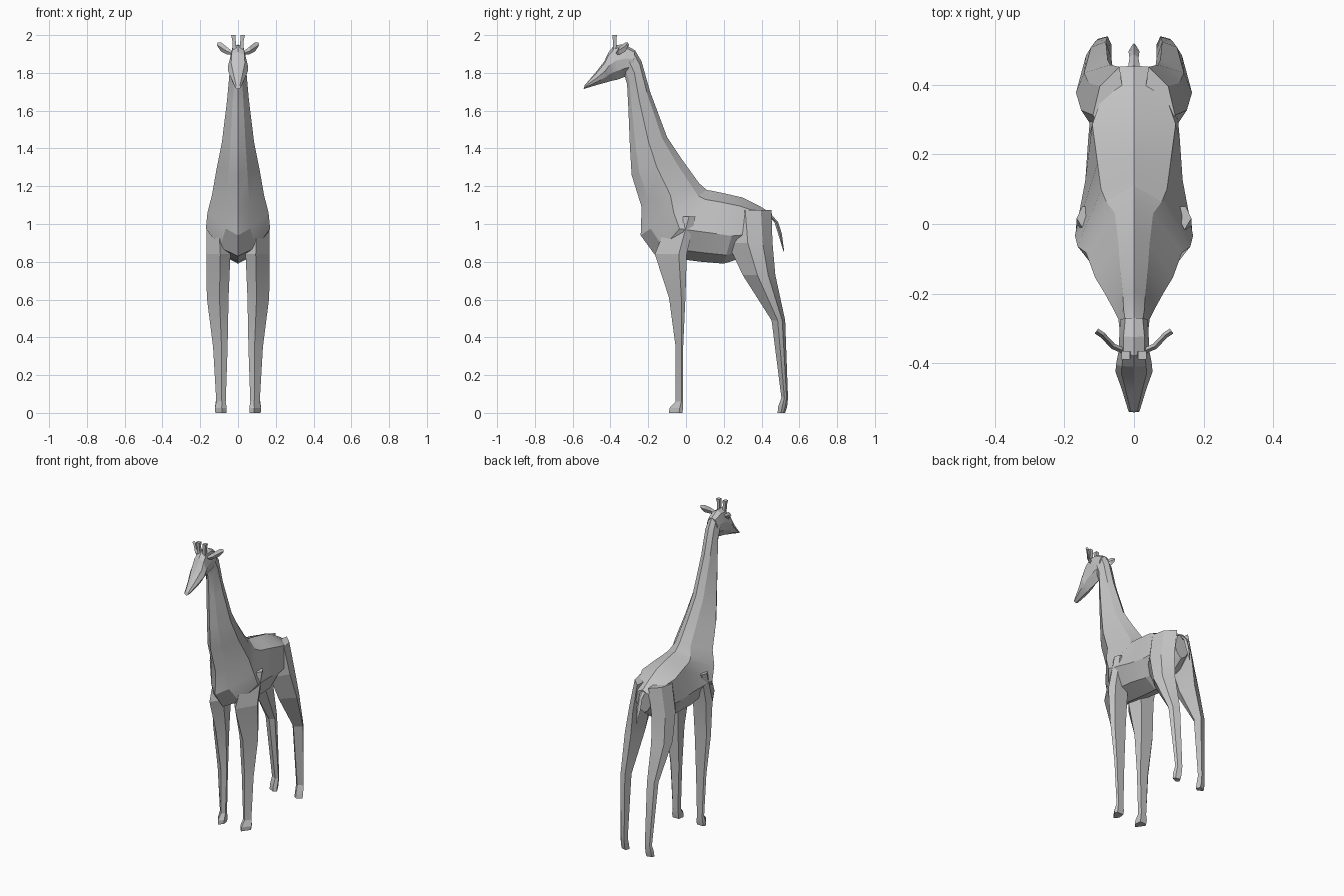
import bpy
import bmesh
import math
from mathutils import Vector

default_cube = bpy.data.objects.get("Cube")
if default_cube:
    bpy.data.objects.remove(default_cube, do_unlink=True)

# One plain grey for the whole animal
GREY = (0.55, 0.55, 0.55, 1.0)
grey = bpy.data.materials.new("plain grey")
grey.use_nodes = True
grey.diffuse_color = GREY
for node in grey.node_tree.nodes:
    if node.type == "BSDF_PRINCIPLED":
        node.inputs["Base Color"].default_value = GREY


def loft(name, rings, mirrored=False):
    """Skin a list of equally sized point rings and close both ends."""
    bm = bmesh.new()
    loops = [[bm.verts.new(point) for point in ring] for ring in rings]
    count = len(loops[0])
    for first, second in zip(loops, loops[1:]):
        for i in range(count):
            j = (i + 1) % count
            bm.faces.new((first[i], first[j], second[j], second[i]))
    bm.faces.new(loops[0])
    bm.faces.new(loops[-1])
    bmesh.ops.recalc_face_normals(bm, faces=bm.faces)
    mesh = bpy.data.meshes.new(name)
    bm.to_mesh(mesh)
    bm.free()
    mesh.materials.append(grey)
    obj = bpy.data.objects.new(name, mesh)
    bpy.context.collection.objects.link(obj)
    if mirrored:
        modifier = obj.modifiers.new("left and right", "MIRROR")
        modifier.use_mirror_merge = False
    bpy.ops.object.select_all(action="DESELECT")
    obj.select_set(True)
    bpy.context.view_layer.objects.active = obj
    bpy.ops.object.shade_smooth_by_angle(angle=math.radians(16))


def symmetric_ring(top, bottom, widths, levels):
    """Eight-sided section from a top point, a bottom point and half widths."""
    top, bottom = Vector((0, *top)), Vector((0, *bottom))
    side = [top.lerp(bottom, level) + Vector((width, 0, 0))
            for level, width in zip(levels, widths)]
    other = [Vector((-p.x, p.y, p.z)) for p in reversed(side)]
    return [top, *side, bottom, *other]


def leg_ring(outline, height, front, back, inner, outer):
    """Five-sided leg section fitted between the given limits."""
    return [(inner + u * (outer - inner), front + v * (back - front), height)
            for u, v in outline]


# Neck: top (y, z), bottom (y, z), half widths at three levels
neck_sections = [
    ((-.27, 1.92), (-.33, 1.80), (.025, .042, .025)),
    ((-.235, 1.86), (-.312, 1.74), (.03, .045, .022)),
    ((-.19, 1.70), (-.305, 1.61), (.032, .058, .03)),
    ((-.10, 1.46), (-.297, 1.41), (.04, .085, .04)),
    ((-.02, 1.34), (-.288, 1.26), (.045, .112, .05)),
    ((.07, 1.215), (-.235, 1.09), (.055, .138, .06)),
    ((.11, 1.18), (-.24, .94), (.08, .162, .065)),
]
# Trunk, continuing from the chest to the rump
trunk_sections = [
    ((.14, 1.175), (-.16, .83), (.095, .17, .095)),
    ((.19, 1.165), (.08, .80), (.105, .14, .105)),
    ((.30, 1.14), (.20, .79), (.12, .132, .085)),
    ((.39, 1.095), (.36, .84), (.085, .12, .05)),
    ((.455, 1.055), (.44, .90), (.04, .055, .03)),
]
loft("neck_and_trunk",
     [symmetric_ring(*s, (.13, .5, .85)) for s in neck_sections]
     + [symmetric_ring(*s, (.13, .58, .87)) for s in trunk_sections])

# Head, from the back of the skull to the muzzle
head_sections = [
    ((-.27, 1.92), (-.28, 1.81), (.025, .04, .03)),
    ((-.325, 1.95), (-.31, 1.785), (.03, .042, .04)),
    ((-.378, 1.948), (-.36, 1.765), (.03, .045, .038)),
    ((-.41, 1.91), (-.40, 1.757), (.035, .052, .036)),
    ((-.432, 1.862), (-.42, 1.75), (.036, .053, .034)),
    ((-.48, 1.80), (-.465, 1.738), (.024, .036, .03)),
    ((-.536, 1.735), (-.542, 1.715), (.010, .016, .014)),
]
loft("head", [symmetric_ring(*s, (.1, .45, .75)) for s in head_sections])

# Front legs: height, front y, back y, inner x, outer x
front_outline = ((0, .4), (.42, 0), (1, .75), (.85, 1), (.1, 1))
front_leg_sections = [
    (0, -.09, -.02, .06, .12),
    (.025, -.088, -.015, .06, .122),
    (.06, -.055, -.015, .065, .115),
    (.35, -.055, -.015, .055, .132),
    (.61, -.09, -.003, .05, .165),
    (.84, -.165, .004, .04, .168),
    (1.04, -.085, .05, .06, .165),
]
loft("front_legs",
     [leg_ring(front_outline, *s) for s in front_leg_sections], True)

# Hind legs, swept backward and sinking into the rump at the top
hind_outline = ((0, .35), (.33, 0), (1, .45), (.8, .78), (.22, 1))
hind_leg_sections = [
    (0, .485, .525, .065, .12),
    (.03, .487, .535, .065, .122),
    (.08, .505, .54, .065, .115),
    (.49, .453, .525, .065, .138),
    (.73, .30, .473, .05, .167),
    (.90, .22, .458, .045, .152),
    (1.075, .20, .452, .02, .118),
]
loft("hind_legs",
     [leg_ring(hind_outline, *s) for s in hind_leg_sections], True)


# Horns: short square posts, slightly wider at the tip
def square_ring(x, y, z, half):
    return [(x + sx * half, y + sy * half, z)
            for sx, sy in ((-1, -1), (1, -1), (1, 1), (-1, 1))]


loft("horns", [square_ring(.018, -.375, 1.92, .010),
               square_ring(.021, -.378, 1.97, .009),
               square_ring(.024, -.378, 2.0, .012)], True)


# Ears: thin leaves pointing outward, up and back
def ear_ring(x, y, z, half):
    return [(x, y, z + half), (x + .005, y - .007, z),
            (x, y, z - half), (x - .005, y + .007, z)]


loft("ears", [ear_ring(.03, -.365, 1.905, .010),
              ear_ring(.06, -.352, 1.918, .020),
              ear_ring(.09, -.320, 1.938, .024),
              ear_ring(.108, -.308, 1.95, .010)], True)


# Tail: a tapering strand that swells before its pointed end
def tail_ring(y, z, width, depth):
    return [(-width, y, z), (0, y - depth, z), (width, y, z), (0, y + depth, z)]


loft("tail", [tail_ring(.445, 1.045, .018, .012),
              tail_ring(.478, 1.01, .013, .010),
              tail_ring(.497, .95, .016, .010),
              tail_ring(.518, .855, .003, .002)])
